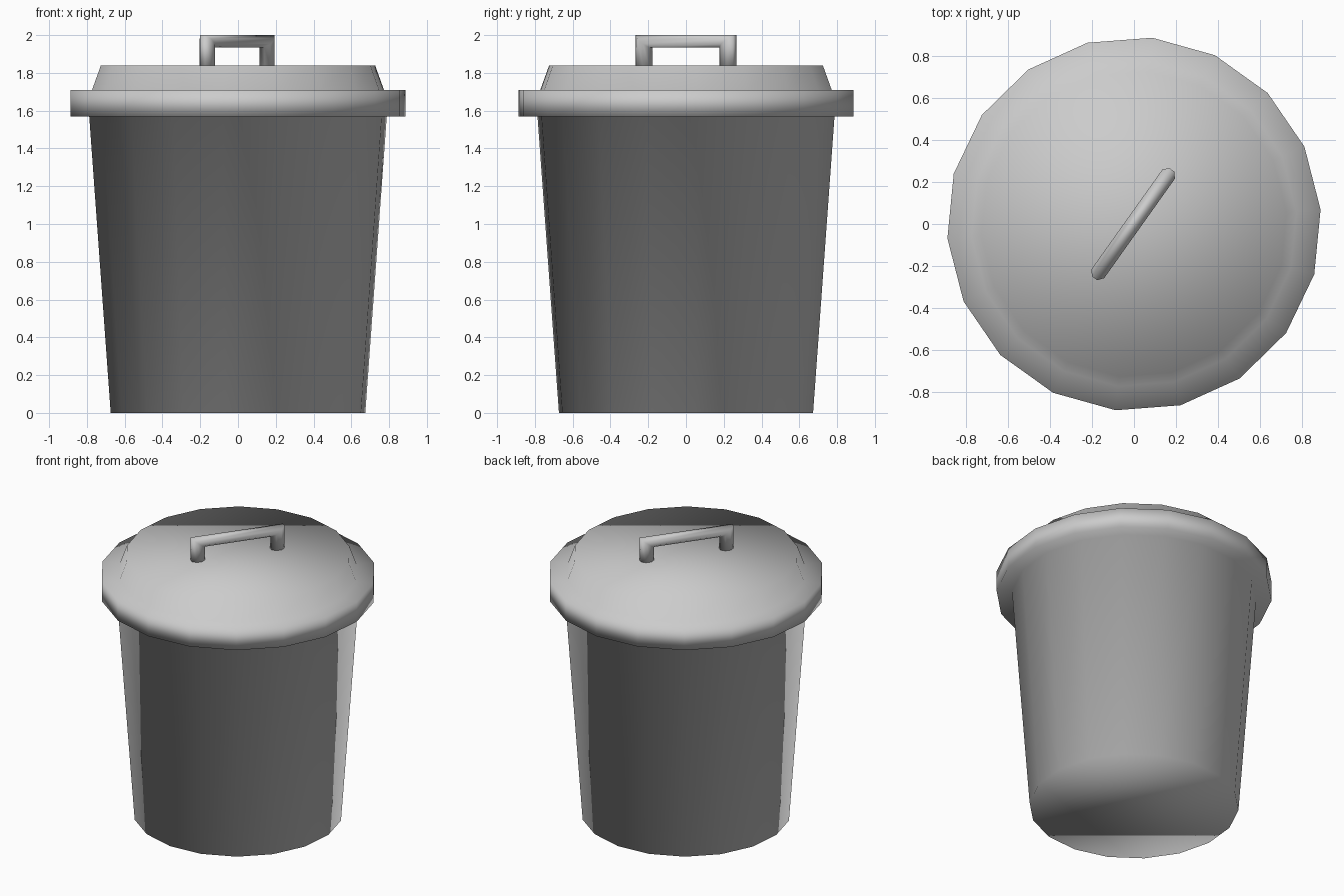
import bpy
import bmesh
import math
from mathutils import Vector

cube = bpy.data.objects.get("Cube")
if cube:
    bpy.data.objects.remove(cube, do_unlink=True)

grey = bpy.data.materials.new("light_grey")
grey.use_nodes = True
colour = (0.6, 0.6, 0.6, 1.0)
grey.diffuse_color = colour
grey.node_tree.nodes["Principled BSDF"].inputs["Base Color"].default_value = colour


def skin(name, rings):
    """Join equal rings of points into a capped, smooth tube."""
    bm = bmesh.new()
    loops = [[bm.verts.new(p) for p in ring] for ring in rings]
    n = len(loops[0])
    for a, b in zip(loops, loops[1:]):
        for i in range(n):
            j = (i + 1) % n
            bm.faces.new((a[i], a[j], b[j], b[i]))
    bm.faces.new(loops[0][::-1])
    bm.faces.new(loops[-1])
    bmesh.ops.recalc_face_normals(bm, faces=bm.faces[:])
    for face in bm.faces:
        face.smooth = True
    mesh = bpy.data.meshes.new(name)
    bm.to_mesh(mesh)
    bm.free()
    mesh.materials.append(grey)
    obj = bpy.data.objects.new(name, mesh)
    bpy.context.collection.objects.link(obj)
    return obj


# Tapered bin, overhanging rim and lid turned from one (radius, height) profile
SIDES = 18
TWIST = math.radians(4.4)
profile = [(0.676, 0), (0.79, 1.57), (0.89, 1.57), (0.89, 1.71),
           (0.775, 1.71), (0.728, 1.84)]
angles = [TWIST + math.tau * i / SIDES for i in range(SIDES)]
skin("bin_and_lid", [[(r * math.cos(a), r * math.sin(a), z) for a in angles]
                     for r, z in profile])

# Lid handle: an eight-sided tube with mitred corners, set diagonally
along = Vector((0.58, 0.815, 0))
across = Vector((-0.815, 0.58, 0))
section = [(math.cos(a), math.sin(a))
           for a in (math.tau * (i + 0.5) / 8 for i in range(8))]


def handle_ring(side, z, slope):
    return [along * side * (0.272 + 0.048 * u) + across * 0.04 * v
            + Vector((-0.004, 0, z + slope * u)) for u, v in section]


skin("lid_handle", [handle_ring(-1, 1.83, 0), handle_ring(-1, 1.967, 0.0355),
                    handle_ring(1, 1.967, 0.0355), handle_ring(1, 1.83, 0)])
